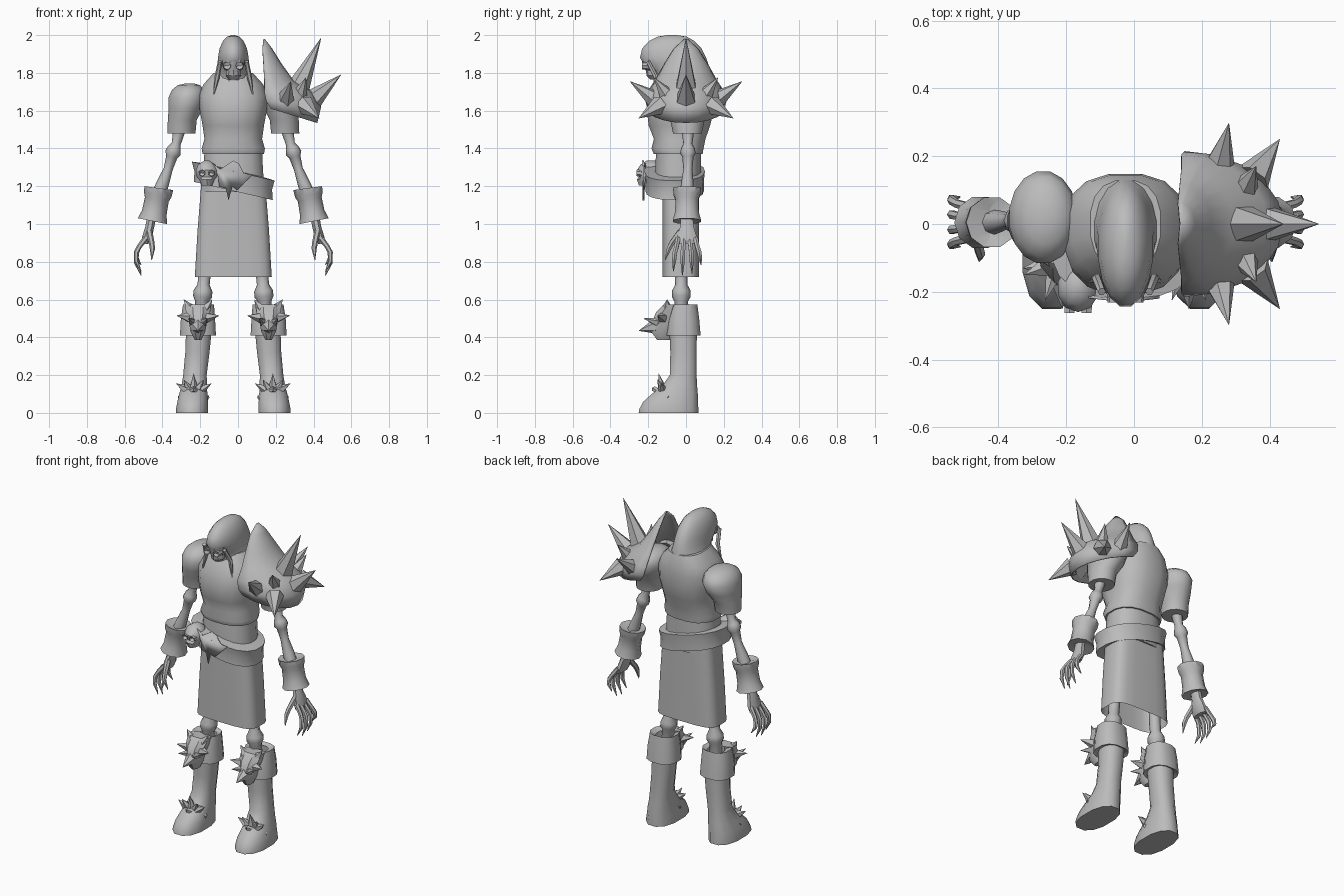
import bpy, bmesh, math
from mathutils import Vector

CX = -0.025   # body centre line
GREY = bpy.data.materials.new("plain grey")
GREY.diffuse_color = (0.5, 0.5, 0.5, 1)


def loft(bm, rings, closed=True, cap=True):
    rows = [[bm.verts.new(p) for p in r] for r in rings]
    n = len(rows[0])
    for a, b in zip(rows, rows[1:]):
        for i in range(n if closed else n - 1):
            j = (i + 1) % n
            bm.faces.new((a[i], a[j], b[j], b[i]))
    if cap:
        bm.faces.new(rows[0])
        bm.faces.new(rows[-1])


def oval(z, x, hw, yf, yb, n=16, box=1.0, tilt=0.0):
    """Level cross-section from its centre x, half width, front y and back y."""
    out = []
    for i in range(n):
        a = 2 * math.pi * (i + 0.5) / n
        c, s = math.cos(a), math.sin(a)
        dx = hw * math.copysign(abs(c) ** box, c)
        dy = (yb - yf) / 2 * math.copysign(abs(s) ** box, s)
        out.append(Vector((x + dx, (yf + yb) / 2 + dy, z + tilt * dx)))
    return out


def stack(bm, table, cap=True, **kw):
    loft(bm, [oval(*row, **kw) for row in table], cap=cap)


def tube(bm, pts, n=8):
    """Tube through (x, y, z, radius) points."""
    ps = [Vector(p[:3]) for p in pts]
    rings = []
    for i, p in enumerate(ps):
        d = (ps[min(i + 1, len(ps) - 1)] - ps[max(i - 1, 0)]).normalized()
        u = d.cross(Vector((0, 1, 0) if abs(d.y) < 0.9 else (1, 0, 0))).normalized()
        v = d.cross(u)
        r = max(pts[i][3], 0.0008)
        rings.append([p + r * (u * math.cos(t) + v * math.sin(t))
                      for t in (2 * math.pi * k / n for k in range(n))])
    loft(bm, rings)


def spike(bm, base, r, tip, n=6):
    tube(bm, [(*base, r), (*tip, 0)], n)


def finish(bm, name, s=1, angle=40, thick=0.0):
    for v in bm.verts:
        v.co.x = v.co.x * s + CX
    bmesh.ops.recalc_face_normals(bm, faces=bm.faces)
    me = bpy.data.meshes.new(name)
    bm.to_mesh(me)
    bm.free()
    me.materials.append(GREY)
    ob = bpy.data.objects.new(name, me)
    bpy.context.collection.objects.link(ob)
    if thick:
        ob.modifiers.new("thickness", 'SOLIDIFY').thickness = thick
    bpy.ops.object.select_all(action='DESELECT')
    ob.select_set(True)
    bpy.context.view_layer.objects.active = ob
    bpy.ops.object.shade_smooth_by_angle(angle=math.radians(angle))


# Chest garment and abdomen
bm = bmesh.new()
stack(bm, [(1.37, 0, .165, -.172, .09), (1.40, 0, .17, -.185, .095), (1.45, 0, .155, -.172, .105),
           (1.52, 0, .165, -.20, .13), (1.60, 0, .18, -.21, .15), (1.68, 0, .185, -.195, .15),
           (1.74, 0, .16, -.165, .147), (1.80, 0, .105, -.13, .13)], box=.8)
finish(bm, "chest_garment")
bm = bmesh.new()
stack(bm, [(1.17, 0, .17, -.165, .08), (1.28, 0, .16, -.165, .08), (1.39, 0, .155, -.16, .08)], box=.8)
finish(bm, "abdomen")

# Hood leaning forward, with draped edges
bm = bmesh.new()
stack(bm, [(1.68, 0, .14, -.17, .145), (1.76, 0, .105, -.155, .138), (1.81, 0, .09, -.175, .13),
           (1.845, 0, .085, -.225, .122), (1.88, 0, .083, -.247, .11), (1.93, 0, .074, -.235, .085),
           (1.97, 0, .055, -.195, .045), (1.992, 0, .032, -.15, .005), (2.0, 0, .006, -.10, -.05)])
for s in (-1, 1):
    tube(bm, [(s * .07, -.20, 1.86, .012), (s * .085, -.16, 1.78, .014), (s * .105, -.17, 1.68, .003)], 6)
finish(bm, "hood", angle=50)

# Skull mask under the hood
bm = bmesh.new()
stack(bm, [(1.765, 0, .025, -.19, -.12), (1.785, 0, .042, -.208, -.12), (1.81, 0, .04, -.212, -.12),
           (1.84, 0, .06, -.228, -.12), (1.87, 0, .062, -.235, -.12)], n=10)
for s in (-1, 1):
    tube(bm, [(s * .033, -.19, 1.838, .024), (s * .033, -.232, 1.838, .02), (s * .033, -.222, 1.838, .01)])
finish(bm, "face_mask", angle=30)

# Skirt
bm = bmesh.new()
stack(bm, [(1.22, 0, .17, -.125, .07), (.97, 0, .19, -.125, .07), (.72, 0, .205, -.125, .07)],
      cap=False, box=.5, n=20)
finish(bm, "skirt", angle=50)

# Slanted belt, torn scrap and skull buckle
bm = bmesh.new()
stack(bm, [(1.185, 0, .165, -.16, .07), (1.175, 0, .212, -.215, .095), (1.23, 0, .208, -.215, .095),
           (1.28, 0, .222, -.225, .10), (1.285, 0, .165, -.16, .07)], cap=False, tilt=-.23, n=18, box=.85)
finish(bm, "belt", angle=50)
bm = bmesh.new()
outline = [(-.11, 1.32), (-.07, 1.29), (-.04, 1.31), (0, 1.335), (.03, 1.32), (.055, 1.27), (.10, 1.26),
           (.05, 1.21), (.02, 1.18), (-.005, 1.20), (-.025, 1.125), (-.04, 1.19), (-.075, 1.20), (-.08, 1.25)]
bm.faces.new([bm.verts.new((x, -.232 + abs(x) * .12, z)) for x, z in outline])
finish(bm, "belt_scrap", thick=.009)
bm = bmesh.new()
stack(bm, [(1.205, -.14, .03, -.25, -.16), (1.235, -.14, .042, -.26, -.14), (1.25, -.14, .056, -.25, -.13),
           (1.285, -.14, .062, -.26, -.12), (1.315, -.14, .048, -.24, -.13), (1.335, -.14, .015, -.21, -.16)], n=10)
for dx in (-.025, .025):
    tube(bm, [(-.14 + dx, -.22, 1.27, .02), (-.14 + dx, -.262, 1.27, .017), (-.14 + dx, -.248, 1.27, .006)], 6)
finish(bm, "skull_buckle")

for s, side in ((-1, "right"), (1, "left")):
    # Puffed shoulder sleeve
    bm = bmesh.new()
    stack(bm, [(1.48, .275, .076, -.07, .085), (1.55, .27, .078, -.085, .10), (1.61, .252, .092, -.11, .14),
               (1.67, .243, .102, -.118, .158), (1.71, .238, .088, -.10, .14), (1.735, .235, .06, -.06, .10),
               (1.745, .23, .02, -.01, .04)])
    finish(bm, side + "_sleeve", s, 50)

    # Arm bones
    bm = bmesh.new()
    tube(bm, [(.278, .01, 1.52, .032), (.292, .01, 1.47, .03), (.302, .01, 1.425, .024), (.312, .01, 1.40, .036),
              (.32, .01, 1.375, .042), (.326, .01, 1.355, .03), (.345, .01, 1.29, .024), (.375, .007, 1.21, .034),
              (.39, .005, 1.17, .036)])
    finish(bm, side + "_arm_bones", s, 50)

    # Flared wrist cuff
    bm = bmesh.new()
    tube(bm, [(.398, .005, 1.17, .035), (.394, .005, 1.19, .077), (.400, .005, 1.155, .074), (.405, .005, 1.13, .064),
              (.418, .005, 1.06, .066), (.428, .005, 1.015, .079), (.424, .005, 1.03, .035)], 10)
    finish(bm, side + "_wrist_cuff", s, 35)

    # Bony hand with four fingers and a thumb
    bm = bmesh.new()
    rings = [oval(z, x, hw, -d, d + .01, n=8) for z, x, hw, d in
             ((1.05, .43, .026, .028), (.985, .442, .026, .034), (.93, .457, .028, .052), (.895, .468, .02, .05))]
    loft(bm, rings)
    for i, y in enumerate((-.042, -.012, .02, .05)):
        dz = (.01, -.01, 0, .045)[i]
        tube(bm, [(.464, y, .925, .015), (.498, y * 1.2, .88, .013), (.513, y * 1.4, .85, .014),
                  (.514, y * 1.5, .80 + dz / 2, .012), (.488, y * 1.6, .738 + dz, .002)], 6)
    tube(bm, [(.445, -.03, .96, .017), (.432, -.075, .90, .015), (.428, -.09, .87, .014), (.432, -.11, .81, .002)], 6)
    finish(bm, side + "_hand", s, 50)

    # Leg bones with knobbed knee
    bm = bmesh.new()
    tube(bm, [(.15, -.025, .82, .034), (.153, -.025, .73, .033), (.157, -.025, .68, .032), (.16, -.025, .645, .05),
              (.163, -.025, .615, .05), (.166, -.025, .59, .036), (.17, -.02, .45, .04)])
    finish(bm, side + "_leg_bones", s, 50)

    # Boot
    bm = bmesh.new()
    stack(bm, [(0, .218, .088, -.255, .07), (.02, .218, .088, -.252, .07), (.06, .215, .083, -.23, .068),
               (.10, .212, .077, -.185, .066), (.14, .207, .07, -.13, .062), (.20, .203, .064, -.088, .058),
               (.32, .19, .066, -.085, .058), (.44, .182, .07, -.09, .06)], n=12, box=.85)
    finish(bm, side + "_boot", s, 45)

    # Spiked instep ornament
    bm = bmesh.new()
    for tip, bx in (((.21, -.145, .208), .21), ((.302, -.13, .155), .25), ((.116, -.13, .155), .17),
                    ((.262, -.15, .175), .235), ((.158, -.15, .175), .185)):
        spike(bm, (bx, -.125, .125), .026, tip, 5)
    tube(bm, [(.285, -.09, .08, .012), (.21, -.165, .125, .016), (.135, -.09, .08, .012)], 6)
    finish(bm, side + "_boot_spikes", s, 25)

    # Wide knee cuff
    bm = bmesh.new()
    stack(bm, [(.425, .185, .06, -.07, .05), (.41, .187, .098, -.105, .08), (.50, .187, .093, -.10, .072),
               (.575, .184, .084, -.085, .062), (.56, .18, .05, -.06, .04)], cap=False, n=12, box=.8)
    finish(bm, side + "_knee_cuff", s, 40)

    # Spiked knee guard
    bm = bmesh.new()
    stack(bm, [(.385, .187, .018, -.155, -.08), (.43, .187, .042, -.19, -.06), (.48, .187, .052, -.185, -.05),
               (.53, .187, .068, -.165, -.04), (.575, .187, .075, -.12, -.04)], n=8)
    spike(bm, (.187, -.15, .46), .045, (.187, -.25, .435))
    for k in (-1, 1):
        spike(bm, (.187 + k * .045, -.125, .505), .03, (.187 + k * .112, -.15, .515), 5)
        spike(bm, (.187 + k * .04, -.10, .55), .03, (.187 + k * .075, -.10, .60), 5)
        spike(bm, (.187 + k * .025, -.15, .48), .025, (.187 + k * .05, -.225, .50), 5)
    finish(bm, side + "_knee_guard", s, 30)

# Large shoulder armour: curved leaf shell rising to a point
bm = bmesh.new()
rows = []
for z, xin, xout, w in ((1.61, .20, .445, .205), (1.65, .175, .465, .215), (1.70, .165, .42, .205),
                        (1.76, .165, .32, .165), (1.85, .160, .255, .115), (1.93, .155, .205, .065),
                        (1.98, .16, .167, .01)):
    row = []
    for k in range(11):
        a = math.pi * (k / 10 - .5)
        drop = .075 * math.cos(a) if z < 1.62 else (.03 * math.cos(a) if z < 1.66 else 0)
        row.append(Vector((xin + (xout - xin) * math.cos(a), w * math.sin(a), z - drop)))
    rows.append(row)
loft(bm, rows, closed=False, cap=False)
finish(bm, "shoulder_armour", angle=45, thick=.008)

# Shoulder armour spikes
bm = bmesh.new()
spike(bm, (.325, 0, 1.68), .07, (.465, 0, 1.985))
spike(bm, (.41, 0, 1.65), .06, (.57, 0, 1.79))
for k in (-1, 1):
    spike(bm, (.275, k * .165, 1.66), .05, (.305, k * .297, 1.755))
    spike(bm, (.375, k * .135, 1.63), .055, (.455, k * .25, 1.56))
    spike(bm, (.35, k * .10, 1.68), .045, (.385, k * .17, 1.775))
finish(bm, "shoulder_spikes", angle=30)
